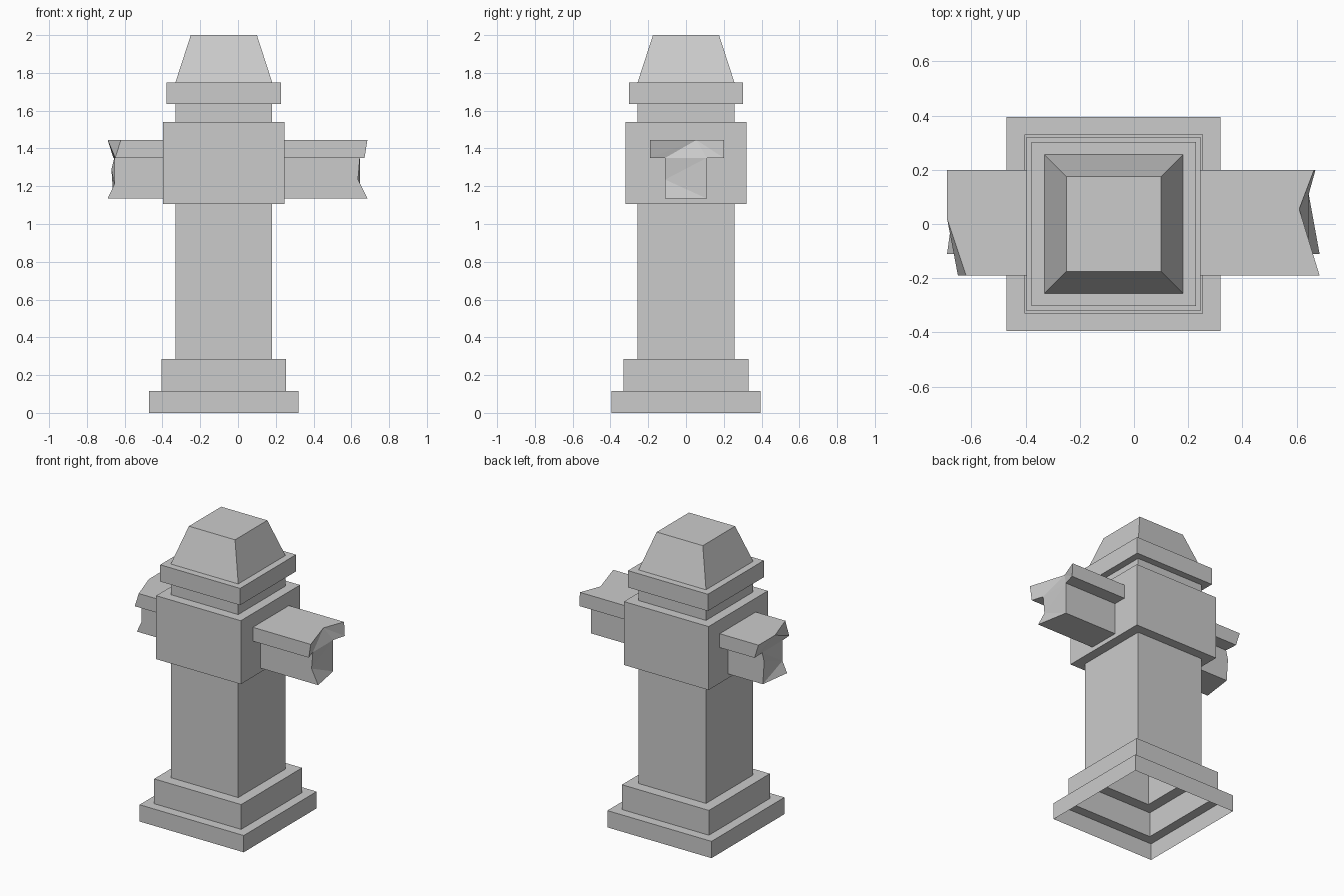
import bpy
import bmesh

if "Cube" in bpy.data.objects:
    bpy.data.objects.remove(bpy.data.objects["Cube"], do_unlink=True)

stone = bpy.data.materials.new("grey stone")
stone.use_nodes = True
grey = (0.6, 0.6, 0.6, 1)
stone.diffuse_color = grey
stone.node_tree.nodes["Principled BSDF"].inputs["Base Color"].default_value = grey

CENTRE_X = -0.075


def finish(bm, name):
    mesh = bpy.data.meshes.new(name)
    bm.to_mesh(mesh)
    bm.free()
    mesh.materials.append(stone)
    obj = bpy.data.objects.new(name, mesh)
    bpy.context.collection.objects.link(obj)
    return obj


def square_shell(name, profile):
    """Stack square rings of (half width, height); closed top, open bottom."""
    bm = bmesh.new()
    corners = ((-1, -1), (1, -1), (1, 1), (-1, 1))
    rings = [[bm.verts.new((CENTRE_X + sx * h, sy * h, z)) for sx, sy in corners]
             for h, z in profile]
    for low, high in zip(rings, rings[1:]):
        for i in range(4):
            j = (i + 1) % 4
            bm.faces.new((low[i], low[j], high[j], high[i]))
    bm.faces.new(rings[-1])
    return finish(bm, name)


def broken_bar(name, inner_x, end):
    """Extrude an outline of (x, y, z) end points; the first point is the fan hub."""
    bm = bmesh.new()
    tip = [bm.verts.new(p) for p in end]
    root = [bm.verts.new((inner_x, y, z)) for x, y, z in end]
    n = len(end)
    for i in range(n):
        j = (i + 1) % n
        bm.faces.new((root[i], root[j], tip[j], tip[i]))
    for i in range(1, n - 1):
        bm.faces.new((tip[0], tip[i], tip[i + 1]))
    bm.faces.new(root[::-1])
    bmesh.ops.recalc_face_normals(bm, faces=bm.faces)
    return finish(bm, name)


# Hollow post: plinth steps, shaft, block, neck, collar and tapered cap
BASE, STEP, SHAFT, BLOCK, COLLAR, CAP = 0.395, 0.33, 0.256, 0.321, 0.303, 0.175
square_shell("post", [
    (BASE, 0), (BASE, 0.115), (STEP, 0.115), (STEP, 0.285),
    (SHAFT, 0.285), (SHAFT, 1.105), (BLOCK, 1.105), (BLOCK, 1.54),
    (SHAFT, 1.54), (SHAFT, 1.635), (COLLAR, 1.635), (COLLAR, 1.75),
    (SHAFT, 1.75), (CAP, 2.0)])

# Broken rails on both sides: a wide top rail over a narrow lower rail
TOP, MID, LOW = 1.445, 1.35, 1.135
WF, WB, N = -0.19, 0.2, 0.11
left_root = CENTRE_X + BLOCK
right_root = CENTRE_X - BLOCK

broken_bar("left_top_rail", left_root, [
    (0.61, 0.055, TOP), (0.685, WF, TOP), (0.67, WF, MID), (0.645, -N, MID),
    (0.645, N, MID), (0.67, WB, MID), (0.665, WB, TOP)])
broken_bar("left_lower_rail", left_root, [
    (0.635, -N, 1.235), (0.685, -N, LOW), (0.645, N, LOW),
    (0.645, N, 1.255), (0.645, N, MID), (0.645, -N, MID)])
broken_bar("right_top_rail", right_root, [
    (-0.69, 0.02, TOP), (-0.62, WF, TOP), (-0.65, WF, MID), (-0.655, -N, MID),
    (-0.655, N, MID), (-0.66, WB, MID), (-0.69, WB, TOP)])
broken_bar("right_lower_rail", right_root, [
    (-0.655, -N, 1.21), (-0.69, -N, LOW), (-0.66, N, LOW),
    (-0.67, N, 1.29), (-0.655, N, MID), (-0.655, -N, MID)])
